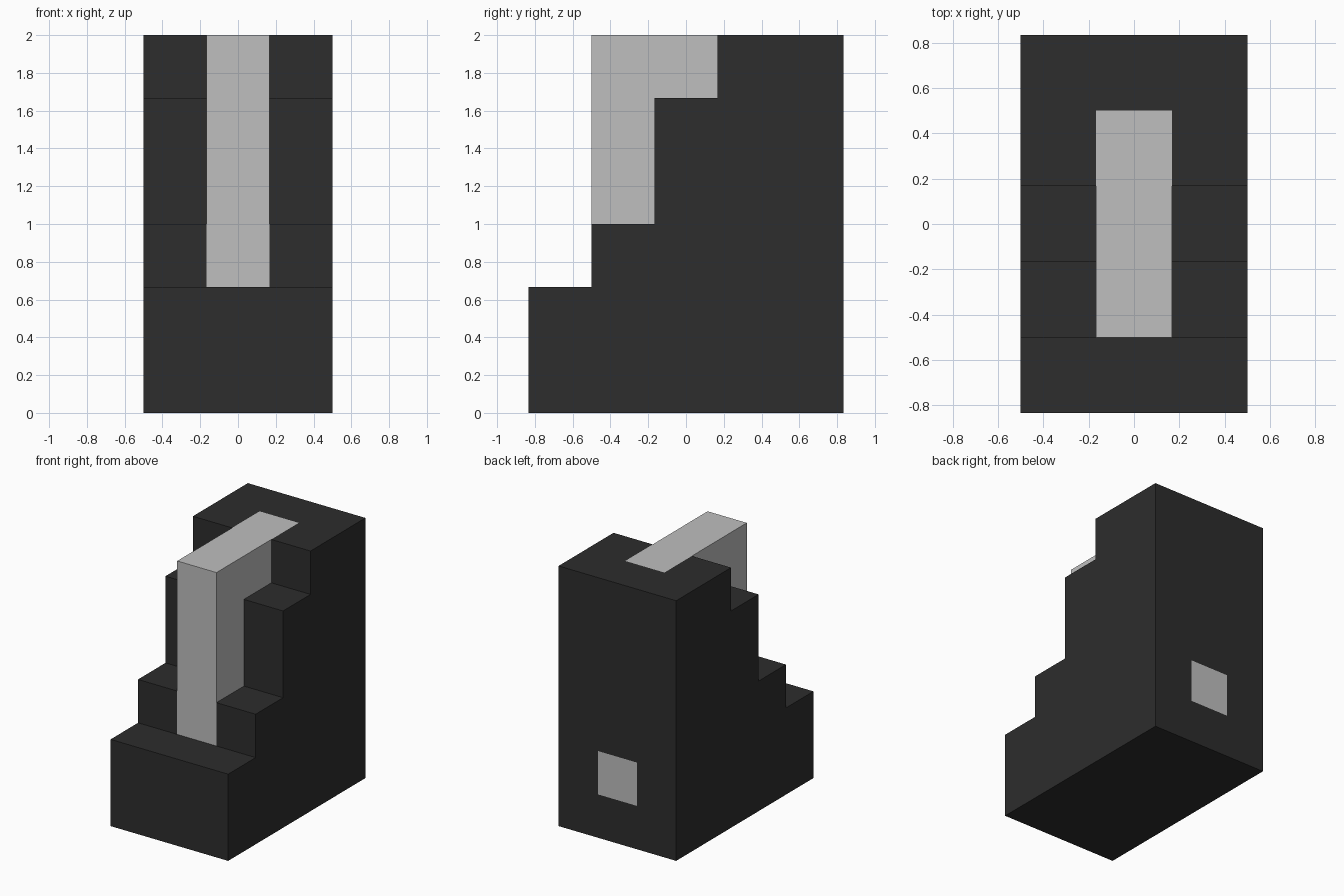
import bpy
import bmesh

cube = bpy.data.objects.get("Cube")
if cube:
    bpy.data.objects.remove(cube, do_unlink=True)

U = 1 / 3  # grid unit shared by all parts


def make_material(name, value):
    mat = bpy.data.materials.new(name)
    mat.use_nodes = True
    colour = (value, value, value, 1)
    mat.diffuse_color = colour
    bsdf = next(n for n in mat.node_tree.nodes if n.type == 'BSDF_PRINCIPLED')
    bsdf.inputs["Base Color"].default_value = colour
    return mat


def extrude_profile(name, profile, half_width, mat):
    """Extrude a (y, z) outline, in grid units, along x."""
    bm = bmesh.new()
    face = bm.faces.new([bm.verts.new((-half_width * U, y * U, z * U))
                         for y, z in profile])
    result = bmesh.ops.extrude_face_region(bm, geom=[face])
    new_verts = [g for g in result["geom"] if isinstance(g, bmesh.types.BMVert)]
    bmesh.ops.translate(bm, verts=new_verts, vec=(2 * half_width * U, 0, 0))
    bmesh.ops.recalc_face_normals(bm, faces=bm.faces)
    mesh = bpy.data.meshes.new(name)
    bm.to_mesh(mesh)
    bm.free()
    mesh.materials.append(mat)
    obj = bpy.data.objects.new(name, mesh)
    bpy.context.collection.objects.link(obj)
    return obj


dark = make_material("charcoal", 0.026)
light = make_material("light grey", 0.521)

# Stepped body
body = extrude_profile("stepped_body", [
    (-2.5, 0), (2.5, 0), (2.5, 6), (0.5, 6), (0.5, 5),
    (-0.5, 5), (-0.5, 3), (-1.5, 3), (-1.5, 2), (-2.5, 2)], 1.5, dark)

# Hooked bar standing on the lowest step and running back over the top
bar = extrude_profile("hooked_bar", [
    (-1.5, 2), (-1.5, 6), (1.5, 6), (1.5, 5), (-0.5, 5), (-0.5, 2)], 0.5, light)

# Square plug set flush in the back
plug = extrude_profile("back_plug", [
    (1.5, 1), (2.5, 1), (2.5, 2), (1.5, 2)], 0.5, light)

# Cut sockets so the inlaid parts sit flush
for part in (bar, plug):
    mod = body.modifiers.new(part.name + "_socket", 'BOOLEAN')
    mod.operation = 'DIFFERENCE'
    mod.solver = 'EXACT'
    mod.object = part
